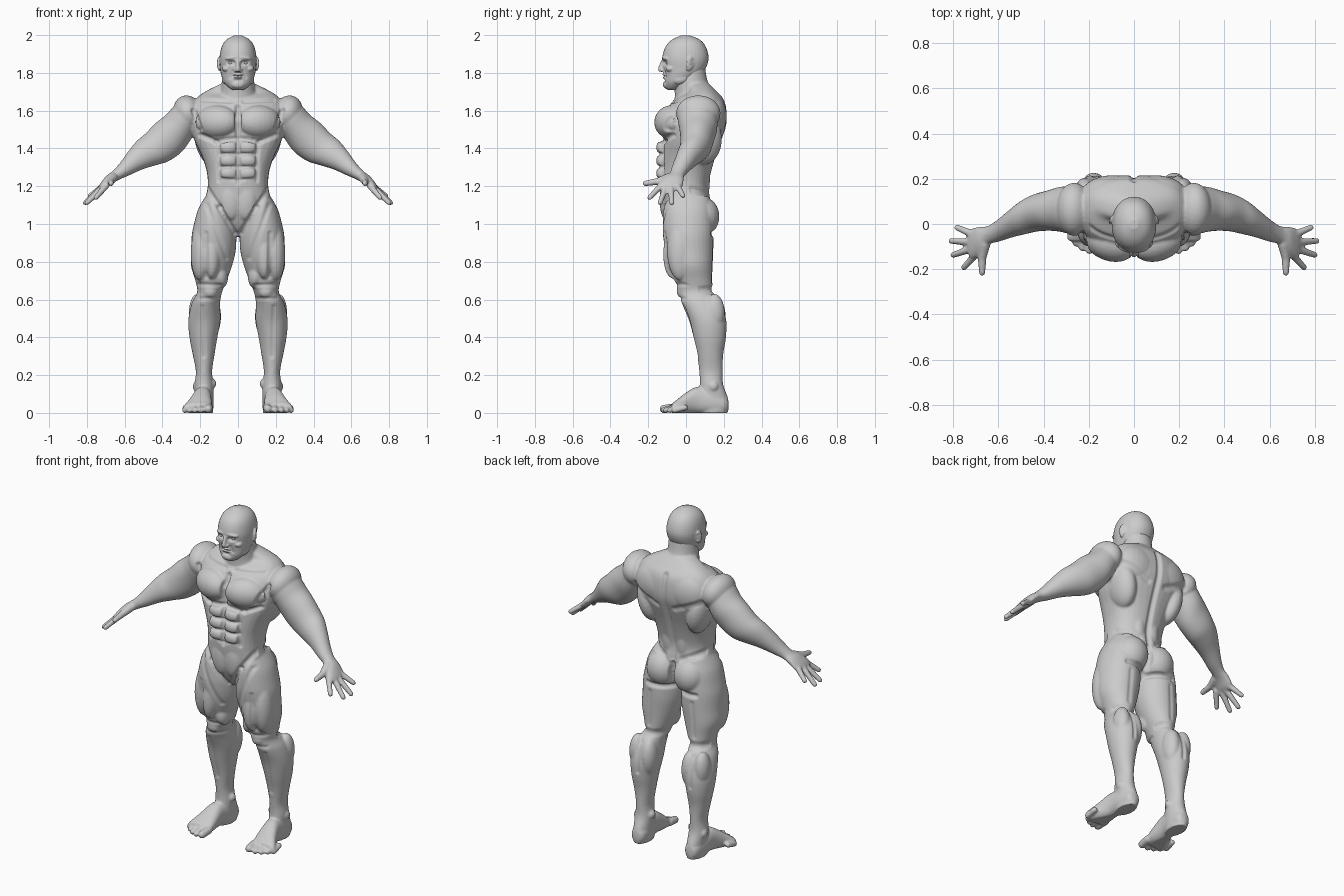
import bpy, bmesh, math
from mathutils import Vector, Matrix, Euler

X, Y, Z = Vector((1, 0, 0)), Vector((0, 1, 0)), Vector((0, 0, 1))


def spline(rows, steps=4):
    """Catmull-Rom interpolation of equal-length rows."""
    out = []
    for i in range(len(rows) - 1):
        p0, p1 = rows[max(i - 1, 0)], rows[i]
        p2, p3 = rows[i + 1], rows[min(i + 2, len(rows) - 1)]
        for s in range(steps):
            t = s / steps
            out.append([0.5 * (2*b + (c-a)*t + (2*a-5*b+4*c-d)*t*t + (3*b-a-3*c+d)*t**3)
                        for a, b, c, d in zip(p0, p1, p2, p3)])
    return out + [list(rows[-1])]


def loft(bm, rows, u=X, v=Y, e=2.0, n=32):
    """Skin of superellipse rings; each row is (x, y, z, radius_u, radius_v)."""
    rings = []
    for x, y, z, ra, rb in spline(rows):
        ring = []
        for k in range(n):
            a = 2 * math.pi * k / n
            c, s = math.cos(a), math.sin(a)
            p = Vector((x, y, z)) + u * ra * math.copysign(abs(c)**(2/e), c) \
                + v * rb * math.copysign(abs(s)**(2/e), s)
            ring.append(bm.verts.new(p))
        rings.append(ring)
    for a, b in zip(rings, rings[1:]):
        for k in range(n):
            bm.faces.new((a[k], a[(k+1) % n], b[(k+1) % n], b[k]))
    bm.faces.new(rings[0][::-1])
    bm.faces.new(rings[-1])


def blob(bm, c, r, rot=(0, 0, 0)):
    m = Matrix.Translation(c) @ Euler(rot).to_matrix().to_4x4() @ Matrix.Diagonal((*r, 1))
    bmesh.ops.create_uvsphere(bm, u_segments=24, v_segments=16, radius=1, matrix=m)


def digit(bm, p, q, r0, r1):
    """Finger or toe with round ends."""
    d = (Vector(q) - Vector(p)).normalized()
    u = d.cross(Z).normalized()
    loft(bm, [(*p, r0, r0), (*q, r1, r1)], u, u.cross(d), n=16)
    blob(bm, p, (r0,) * 3)
    blob(bm, q, (r1,) * 3)


def finish(bm, name, voxel=None, smooth=4):
    """Mirror the half, fuse the parts into one skin and smooth it."""
    bmesh.ops.recalc_face_normals(bm, faces=bm.faces)
    me = bpy.data.meshes.new(name)
    bm.to_mesh(me)
    bm.free()
    ob = bpy.data.objects.new(name, me)
    bpy.context.collection.objects.link(ob)
    mir = ob.modifiers.new("mirror", 'MIRROR')
    mir.use_mirror_merge = False
    if voxel:
        rem = ob.modifiers.new("fuse", 'REMESH')
        rem.mode, rem.voxel_size = 'VOXEL', voxel
        sm = ob.modifiers.new("smooth", 'SMOOTH')
        sm.factor, sm.iterations = 0.5, smooth
    bpy.ops.object.select_all(action='DESELECT')
    ob.select_set(True)
    bpy.context.view_layer.objects.active = ob
    bpy.ops.object.convert(target='MESH')
    ob.data.shade_smooth()
    return ob


def carve(ob, side, lines):
    """Press mirrored grooves (x1, z1, x2, z2, radius, depth) into front (-1) or back (1)."""
    verts = [(v, Vector((abs(v.co.x), v.co.z)), v.normal.copy())
             for v in ob.data.vertices if v.normal.y * side > 0.15]
    for x1, z1, x2, z2, r, depth in lines:
        a, d = Vector((x1, z1)), Vector((x2 - x1, z2 - z1))
        for v, p, nrm in verts:
            if not min(z1, z2) - r < p.y < max(z1, z2) + r:
                continue
            t = max(0, min(1, (p - a).dot(d) / max(d.length_squared, 1e-9)))
            q = (p - a - d * t).length / r
            if q < 1:
                v.co -= nrm * depth * (1 - q*q)**2


# torso and neck
bm = bmesh.new()
loft(bm, [(0, .06, 1.745, .085, .06), (0, .085, 1.70, .175, .08), (0, .07, 1.66, .225, .13),
          (0, .055, 1.60, .255, .16), (0, .045, 1.52, .25, .168), (0, .028, 1.44, .23, .158),
          (0, .01, 1.36, .192, .148), (0, -.003, 1.28, .166, .138), (0, -.01, 1.20, .16, .13),
          (0, .0, 1.12, .175, .13), (0, .005, 1.04, .17, .12), (0, .01, .97, .10, .09),
          (0, .01, .935, .04, .05)], e=2.4)
loft(bm, [(0, .03, 1.84, .078, .07), (0, .025, 1.76, .085, .088), (0, .04, 1.70, .095, .1),
          (0, .06, 1.64, .12, .12)])
# torso muscles
blob(bm, (.11, -.08, 1.54), (.12, .082, .088), (-.15, 0, .38))
blob(bm, (.11, .15, 1.57), (.12, .065, .11), (0, 0, -.1))
blob(bm, (.165, .09, 1.45), (.065, .10, .14), (0, .2, 0))
blob(bm, (.09, .085, 1.04), (.095, .092, .105))
blob(bm, (.045, .085, 1.24), (.045, .042, .14))
for z in (1.405, 1.335, 1.268):
    blob(bm, (.05, -.128, z), (.05, .03, .037))
blob(bm, (.04, -.105, 1.13), (.06, .035, .11))

# arm
slant = Vector((.64, 0, .77))
loft(bm, [(.22, .06, 1.60, .06, .09), (.27, .06, 1.57, .085, .105), (.32, .065, 1.505, .095, .1),
          (.37, .06, 1.455, .103, .09), (.43, .05, 1.405, .095, .083), (.485, .03, 1.375, .082, .075),
          (.545, .0, 1.335, .060, .060), (.60, -.03, 1.29, .041, .048), (.645, -.05, 1.258, .029, .041),
          (.68, -.07, 1.235, .026, .058), (.71, -.085, 1.205, .022, .068),
          (.728, -.09, 1.188, .015, .058)], slant, Y)
blob(bm, (.265, .065, 1.585), (.078, .118, .097), (0, .25, 0))
# fingers and thumb
for p, q in (((.70, -.135, 1.20), (.752, -.192, 1.14)), ((.72, -.11, 1.19), (.80, -.137, 1.112)),
             ((.725, -.08, 1.19), (.808, -.075, 1.112)), ((.715, -.045, 1.20), (.782, -.016, 1.15))):
    digit(bm, p, q, .0175, .0135)
digit(bm, (.66, -.09, 1.245), (.672, -.15, 1.225), .025, .019)
digit(bm, (.672, -.15, 1.225), (.672, -.215, 1.215), .019, .0145)

# leg
loft(bm, [(.105, .01, 1.15, .065, .11), (.12, .01, 1.08, .09, .128), (.125, .01, 1.0, .108, .134),
          (.127, .012, .94, .118, .134), (.13, .018, .86, .118, .127), (.14, .027, .78, .109, .115),
          (.143, .04, .70, .083, .1), (.15, .052, .64, .066, .095), (.17, .085, .58, .075, .107),
          (.178, .115, .49, .085, .1), (.183, .125, .40, .074, .087), (.182, .128, .31, .058, .069),
          (.18, .132, .22, .043, .062), (.18, .135, .15, .05, .062), (.178, .142, .08, .048, .08),
          (.178, .147, .03, .048, .08), (.178, .145, -.005, .044, .074)])
blob(bm, (.195, -.03, .86), (.055, .07, .16), (0, -.04, 0))
blob(bm, (.14, -.05, .88), (.055, .068, .17), (-.12, 0, 0))
blob(bm, (.095, -.005, .735), (.042, .06, .075), (0, .15, 0))
blob(bm, (.148, -.015, .645), (.04, .034, .042))
blob(bm, (.137, .15, .51), (.047, .06, .11))
blob(bm, (.215, .15, .53), (.045, .055, .1))
blob(bm, (.135, .135, .155), (.02, .025, .025))
blob(bm, (.222, .145, .14), (.018, .025, .025))
# foot and toes
loft(bm, [(.178, .222, .045, .025, .03), (.178, .20, .045, .042, .048), (.18, .14, .055, .05, .06),
          (.188, .06, .068, .048, .07), (.20, -.01, .047, .062, .053), (.213, -.055, .03, .074, .034),
          (.216, -.075, .025, .07, .026)], X, Z, e=2.3)
for i, (x, y, r) in enumerate(((.158, -.118, .023), (.197, -.118, .017), (.229, -.106, .016),
                               (.257, -.085, .016), (.281, -.06, .016))):
    digit(bm, (x - .004, y + .055, .028), (x, y, r - .002), r, r * .95)
body = finish(bm, "body", .0065)

# muscle grooves
carve(body, -1, [
    (0, 1.62, 0, 1.46, .022, .02), (0, 1.45, 0, 1.22, .016, .010),
    (.02, 1.452, .12, 1.438, .018, .012), (.12, 1.438, .2, 1.47, .018, .012),
    (.2, 1.5, .235, 1.6, .02, .012), (.03, 1.648, .19, 1.655, .014, .007),
    (0, 1.37, .095, 1.37, .012, .007), (0, 1.302, .095, 1.302, .012, .007),
    (0, 1.232, .085, 1.24, .012, .006), (.105, 1.43, .1, 1.23, .016, .008),
    (.165, 1.19, .1, 1.09, .02, .010), (.1, 1.09, .015, .95, .02, .012),
    (.165, 1.1, .06, .82, .02, .006), (.17, .95, .165, .72, .018, .006),
    (.09, .675, .205, .68, .016, .006), (.1, .605, .2, .605, .016, .005),
    (.19, .56, .18, .3, .018, .005)])
carve(body, 1, [
    (0, 1.66, 0, 1.13, .025, .014), (0, 1.1, 0, .95, .022, .025),
    (.02, .945, .16, .95, .022, .012), (.06, 1.47, .22, 1.54, .025, .008),
    (.06, 1.14, .18, 1.19, .025, .008), (.1, .65, .2, .65, .03, .008),
    (.176, .6, .176, .43, .018, .008), (.14, .9, .15, .7, .02, .005)])
for v in body.data.vertices:
    v.co.z = max(v.co.z, 0)

# head
bm = bmesh.new()
loft(bm, [(0, -.002, 1.999, .018, .02), (0, 0, 1.977, .06, .072), (0, -.002, 1.94, .086, .106),
          (0, -.003, 1.88, .098, .123), (0, -.008, 1.825, .095, .113), (0, -.022, 1.785, .088, .094),
          (0, -.045, 1.75, .074, .07), (0, -.065, 1.722, .048, .044), (0, -.068, 1.71, .03, .03)], e=2.15)
# brow, cheek, jaw and ear
blob(bm, (.036, -.108, 1.879), (.036, .016, .011), (0, .12, .3))
blob(bm, (.058, -.08, 1.822), (.026, .028, .018), (0, 0, .5))
blob(bm, (.068, -.025, 1.77), (.018, .045, .028), (.3, 0, 0))
blob(bm, (0, -.102, 1.738), (.036, .02, .022))
blob(bm, (.1, .022, 1.852), (.009, .022, .036), (-.15, 0, .4))
blob(bm, (.098, .014, 1.828), (.009, .014, .018))
# nose and lips
loft(bm, [(0, -.118, 1.872, .011, .008), (0, -.126, 1.845, .01, .014), (0, -.130, 1.82, .014, .018),
          (0, -.126, 1.806, .014, .016)])
blob(bm, (.014, -.123, 1.813), (.009, .012, .009))
blob(bm, (0, -.113, 1.79), (.027, .013, .007))
blob(bm, (0, -.112, 1.776), (.024, .013, .007))
head = finish(bm, "head", .0038, 3)
carve(head, -1, [(.028, 1.853, .046, 1.853, .02, .013), (0, 1.783, .028, 1.782, .006, .005),
                 (.028, 1.81, .04, 1.775, .012, .004), (0, 1.76, .015, 1.76, .01, .004)])
carve(head, 1, [(.102, 1.865, .102, 1.84, .012, .004)])

# eyes
bm = bmesh.new()
blob(bm, (.037, -.092, 1.853), (.0155, .0145, .0115))
finish(bm, "eyes")
